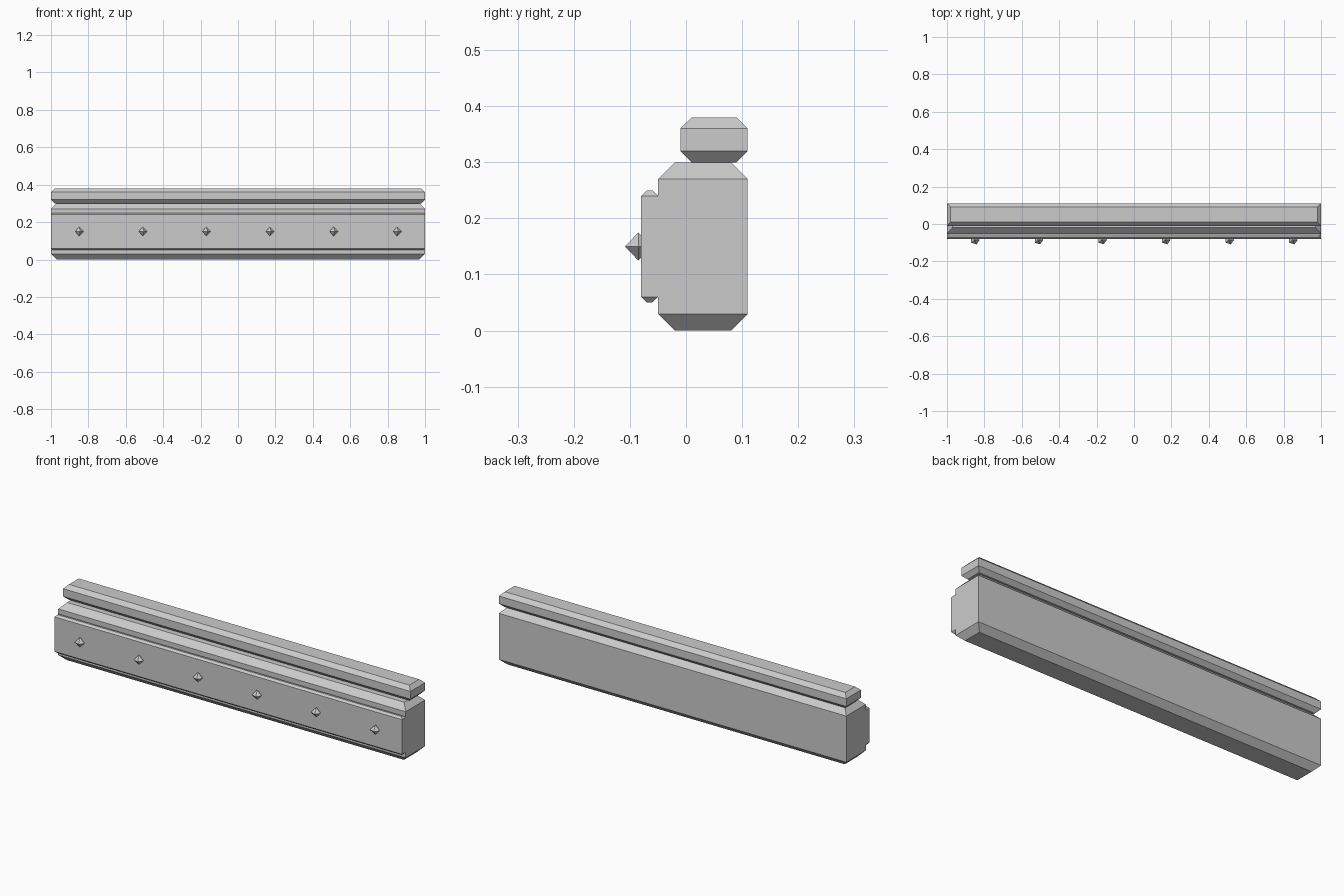
import bpy, math

if "Cube" in bpy.data.objects:
    bpy.data.objects.remove(bpy.data.objects["Cube"])


def stack(name, rings, location=(0, 0, 0)):
    """Closed solid from equal-sized stacked loops, flat faced."""
    n = len(rings[0])
    verts = [p for ring in rings for p in ring]
    faces = [tuple(reversed(range(n))), tuple(range(len(verts) - n, len(verts)))]
    for r in range(len(rings) - 1):
        for i in range(n):
            a, b = r * n + i, r * n + (i + 1) % n
            faces.append((a, b, b + n, a + n))
    return make(name, verts, faces, location)


def make(name, verts, faces, location=(0, 0, 0)):
    mesh = bpy.data.meshes.new(name)
    mesh.from_pydata(verts, [], faces)
    obj = bpy.data.objects.new(name, mesh)
    obj.location = location
    bpy.context.collection.objects.link(obj)
    return obj


def chamfered_bar(name, y0, y1, z0, z1, c, half=1.0):
    """Full-length bar whose top and bottom rims are chamfered by c."""
    def ring(z, i):
        return [(-half + i, y0 + i, z), (half - i, y0 + i, z),
                (half - i, y1 - i, z), (-half + i, y1 - i, z)]
    return stack(name, [ring(z0, c), ring(z0 + c, 0), ring(z1 - c, 0), ring(z1, c)])


# Main beam, top rail and front panel
chamfered_bar("main_beam", -0.05, 0.11, 0.0, 0.30, 0.03)
chamfered_bar("top_rail", -0.01, 0.11, 0.30, 0.38, 0.02)
chamfered_bar("front_panel", -0.08, -0.05, 0.05, 0.25, 0.01)

# Studs: five-sided double pyramids half set into the panel
R, N = 0.025, 5
stud_verts = [(R * math.cos(math.tau * i / N), R * math.sin(math.tau * i / N), 0)
              for i in range(N)] + [(0, 0, R), (0, 0, -R)]
stud_faces = []
for i in range(N):
    j = (i + 1) % N
    stud_faces += [(i, j, N), (j, i, N + 1)]
for k in range(6):
    make(f"stud_{k + 1}", stud_verts, stud_faces, (-0.85 + 0.34 * k, -0.085, 0.15))
